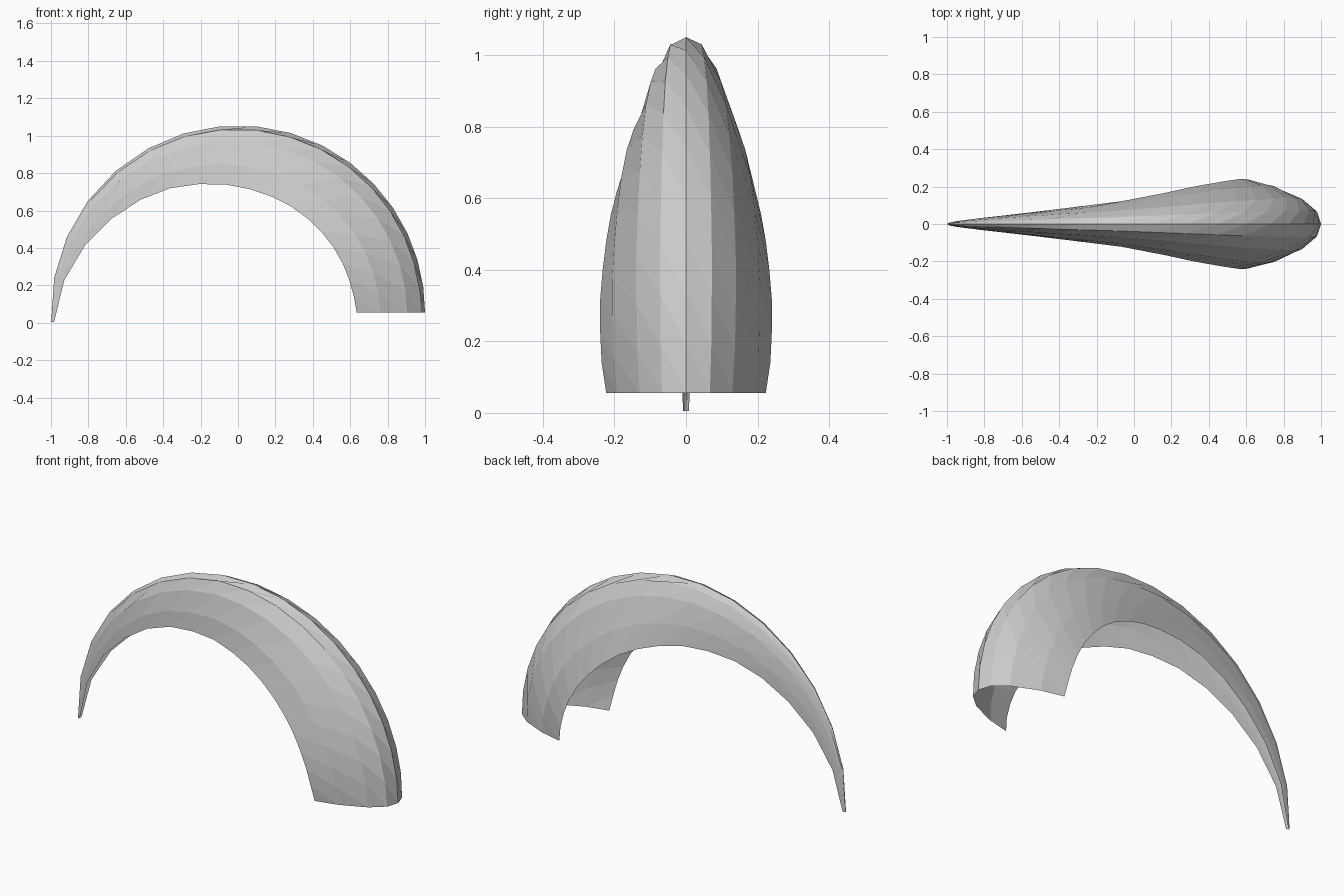
import bpy
import math

cube = bpy.data.objects.get("Cube")
if cube:
    bpy.data.objects.remove(cube, do_unlink=True)

# One plain grey for the whole shell
grey = bpy.data.materials.new("light_grey")
grey.use_nodes = True
colour = (0.6, 0.6, 0.6, 1)
grey.diffuse_color = colour
grey.node_tree.nodes["Principled BSDF"].inputs["Base Color"].default_value = colour

# Along the arch: radius of the open rim and half width at each station
RIM = [.635, .625, .62, .618, .618, .62, .625, .634, .645, .662,
       .687, .717, .757, .797, .841, .893, .944, .985]
WIDTH = [.223, .236, .24, .24, .233, .223, .21, .193, .17, .147,
         .122, .104, .085, .066, .048, .032, .018, .008]
# Half of the channel section: (width fraction, depth fraction)
HALF = [(0, 0), (.3, .06), (.58, .26), (.86, .65), (1, 1)]
SECTION = [(-w, d) for w, d in reversed(HALF[1:])] + HALF
CENTRE_Z = 0.055


def station(k):
    """Points of one channel section, stations spreading out towards the tip."""
    angle = math.radians(7.8 * k + .174 * k * k)
    points = []
    for w, d in SECTION:
        r = 1 - d * (1 - RIM[k])
        points.append((r * math.cos(angle), w * WIDTH[k],
                       max(0, CENTRE_Z + r * math.sin(angle))))
    return points


last = len(RIM) - 1
cols = len(SECTION)
verts = [p for k in range(last + 1) for p in station(k)]


def v(k, j):
    return k * cols + j


# Slanted panels between the columns, with triangles closing both ends
faces = []
for j in range(cols - 1):
    faces.append((v(0, j), v(0, j + 1), v(1, j)))
    for k in range(last - 1):
        faces.append((v(k, j + 1), v(k + 1, j + 1), v(k + 2, j), v(k + 1, j)))
    faces.append((v(last - 1, j + 1), v(last, j + 1), v(last, j)))

mesh = bpy.data.meshes.new("arched_shell")
mesh.from_pydata(verts, [], faces)
mesh.materials.append(grey)
mesh.update()
shell = bpy.data.objects.new("arched_shell", mesh)
bpy.context.collection.objects.link(shell)
